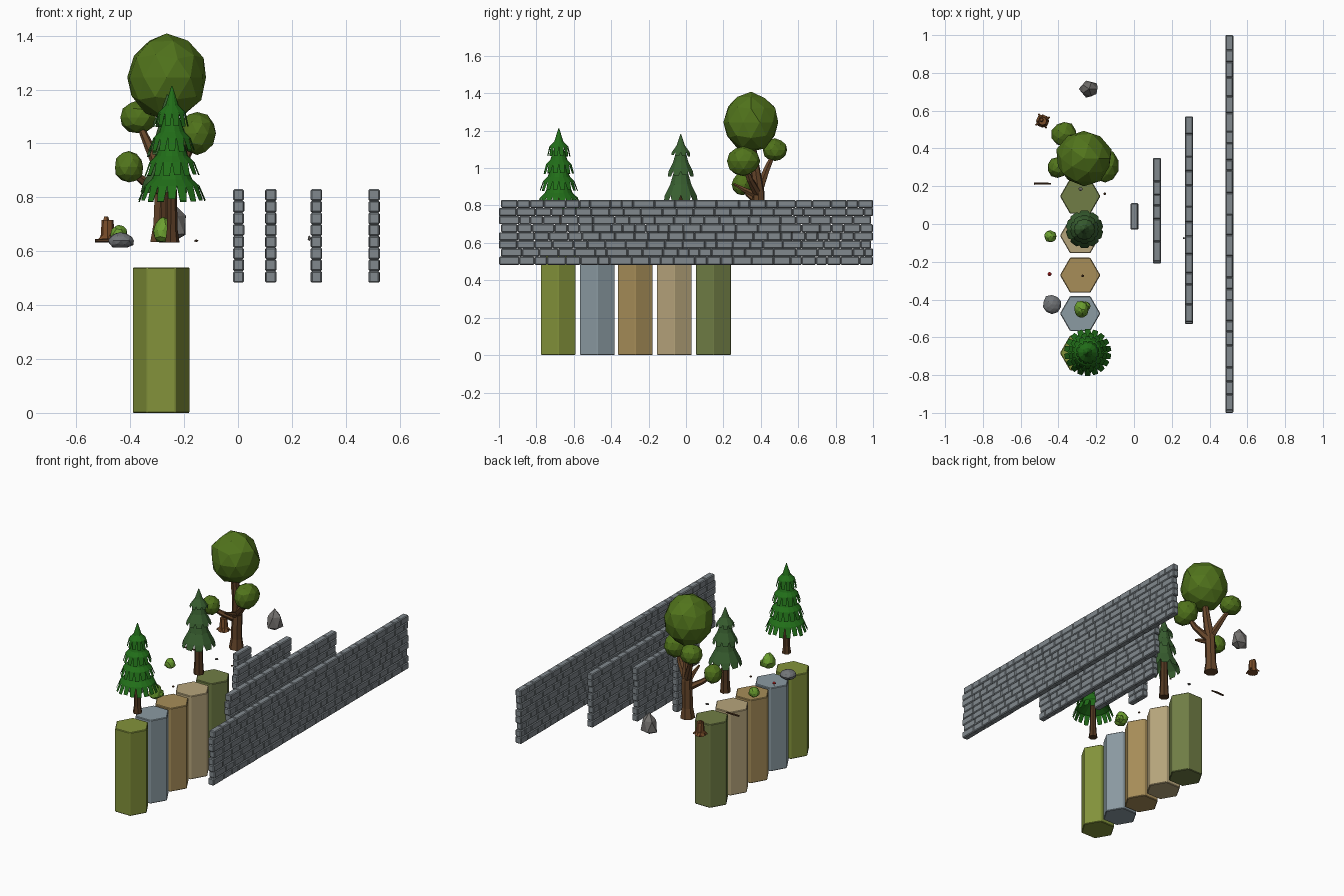
import bpy, bmesh, math, random
from mathutils import Vector, Matrix

if "Cube" in bpy.data.objects:
    bpy.data.objects.remove(bpy.data.objects["Cube"])

random.seed(4)
mats = {}


def material(rgb):
    if rgb not in mats:
        m = bpy.data.materials.new("paint_%d" % len(mats))
        m.diffuse_color = tuple(c ** 2.2 for c in rgb) + (1,)
        m.use_nodes = True
        m.node_tree.nodes["Principled BSDF"].inputs["Base Color"].default_value = m.diffuse_color
        mats[rgb] = m
    return mats[rgb]


def finish(name, bm, rgb, bevel=0):
    bmesh.ops.recalc_face_normals(bm, faces=bm.faces)
    me = bpy.data.meshes.new(name)
    bm.to_mesh(me)
    bm.free()
    ob = bpy.data.objects.new(name, me)
    bpy.context.collection.objects.link(ob)
    me.materials.append(material(rgb))
    if bevel:
        b = ob.modifiers.new("bevel", 'BEVEL')
        b.width, b.segments, b.limit_method = bevel, 1, 'ANGLE'
    return ob


def blob(name, centre, radii, rgb, rough=0.08, subdiv=2, taper=0, floor=-1):
    """Faceted lump: jittered icosphere, optionally narrower on top and cut flat below."""
    bm = bmesh.new()
    bmesh.ops.create_icosphere(bm, subdivisions=subdiv, radius=1)
    for v in bm.verts:
        p = v.co * random.uniform(1 - rough, 1 + rough * 0.6)
        p.z = max(p.z, floor)
        k = 1 - taper * p.z
        v.co = Vector(centre) + Vector((p.x * k * radii[0], p.y * k * radii[1], p.z * radii[2]))
    return finish(name, bm, rgb)


def tube(name, path, rgb, sides=7):
    """Tapered limb through (x, y, z, radius) points."""
    bm = bmesh.new()
    pts = [Vector(p[:3]) for p in path]
    rings = []
    for i, p in enumerate(pts):
        d = pts[min(i + 1, len(pts) - 1)] - pts[max(i - 1, 0)]
        q = Vector((0, 0, 1)).rotation_difference(d)
        rings.append([bm.verts.new(p + q @ Vector((path[i][3] * math.cos(a), path[i][3] * math.sin(a), 0)))
                      for a in (2 * math.pi * k / sides for k in range(sides))])
    for a, b in zip(rings, rings[1:]):
        for k in range(sides):
            j = (k + 1) % sides
            bm.faces.new((a[k], a[j], b[j], b[k]))
    bm.faces.new(rings[0])
    bm.faces.new(rings[-1])
    return finish(name, bm, rgb)


def tier(name, x, y, bottom, radius, top, top_r, n, rgb, tooth=0.3):
    """One pine skirt: a flared cone with hanging teeth."""
    bm = bmesh.new()

    def ring(r, z, shift=0):
        return [bm.verts.new((x + r * math.cos(a), y + r * math.sin(a), z))
                for a in (2 * math.pi * (k + shift) / n for k in range(n))]
    h = top - bottom
    up = ring(max(top_r, 0.002), top)
    mid = ring(top_r + (radius - top_r) * 0.42, bottom + h * 0.5)
    low = ring(radius * (1 - tooth * 0.5), bottom + h * tooth)
    cap = bm.verts.new((x, y, top - h * 0.3))
    bm.faces.new(up)
    for k in range(n):
        j = (k + 1) % n
        bm.faces.new((up[k], up[j], mid[j], mid[k]))
        bm.faces.new((mid[k], mid[j], low[j], low[k]))
        bm.faces.new((low[k], low[j], cap))
        tip = []
        drop = bottom + random.uniform(0, 0.012)
        for t in (0.2, 0.8):
            a = 2 * math.pi * (k + t) / n
            tip.append(bm.verts.new((x + radius * math.cos(a), y + radius * math.sin(a), drop)))
        bm.faces.new((low[k], low[j], tip[1], tip[0]))
    return finish(name, bm, rgb)


# Stone walls: eight courses of bevelled bricks each
Z0, ROWS, ROW_H = 0.483, 8, 0.0434
for i, (x, y0, y1) in enumerate([(0.002, -0.03, 0.11), (0.122, -0.21, 0.35),
                                 (0.291, -0.53, 0.57), (0.505, -1.0, 1.0)]):
    bm = bmesh.new()
    for r in range(ROWS):
        y = y0 + (0.012 if r % 3 == 1 and i else 0)
        end = y1 - (0.01 if r % 3 == 2 and i else 0)
        while end - y > 0.001:
            w = random.uniform(0.055, 0.12)
            if end - y - w < 0.045:
                w = end - y
            t = 0.042 + random.uniform(-0.003, 0.001)
            bmesh.ops.create_cube(bm, size=1, matrix=Matrix.Translation(
                (x, y + w / 2, Z0 + ROW_H * (r + 0.5))) @ Matrix.Diagonal((t, w, ROW_H, 1)))
            y += w
    finish("stone_wall_%d" % (i + 1), bm, (0.5, 0.53, 0.55), 0.005)

# Hexagonal terrain columns
COLUMNS = [(-0.683, (0.51, 0.57, 0.24)), (-0.474, (0.54, 0.60, 0.63)), (-0.271, (0.65, 0.55, 0.35)),
           (-0.062, (0.71, 0.64, 0.48)), (0.147, (0.44, 0.49, 0.28))]
for i, (y, rgb) in enumerate(COLUMNS):
    bm = bmesh.new()
    bmesh.ops.create_cone(bm, cap_ends=True, segments=6, radius1=0.107, radius2=0.107, depth=0.54,
                          matrix=Matrix.Translation((-0.285, y, 0.27)) @ Matrix.Rotation(math.pi / 2, 4, 'Z') @ Matrix.Rotation(math.pi / 2, 4, 'Z'))
    xs = [v.co.x for v in bm.verts]
    if max(xs) - min(xs) < 0.2:  # keep the points along x
        bmesh.ops.rotate(bm, verts=bm.verts, cent=(-0.285, y, 0), matrix=Matrix.Rotation(math.pi / 6, 3, 'Z'))
    finish("hex_column_%d" % (i + 1), bm, rgb, 0.004)

# Pine trees
BARK, PINE1, PINE2 = (0.33, 0.23, 0.15), (0.15, 0.43, 0.12), (0.23, 0.37, 0.2)
tube("tall_pine_trunk", [(-0.245, -0.68, 0.633, 0.028), (-0.245, -0.68, 0.68, 0.021), (-0.245, -0.68, 0.95, 0.015)], BARK)
for i, t in enumerate([(1.06, 0.062, 1.213, 0), (0.965, 0.085, 1.12, 0.02),
                       (0.875, 0.102, 1.03, 0.03), (0.782, 0.125, 0.95, 0.04)]):
    tier("tall_pine_tier_%d" % (i + 1), -0.245, -0.68, *t, 12 + 2 * i, PINE1, 0.36)
tube("small_pine_trunk", [(-0.262, -0.028, 0.633, 0.032), (-0.262, -0.028, 0.7, 0.027), (-0.262, -0.028, 0.95, 0.02)], BARK)
for i, t in enumerate([(1.06, 0.056, 1.182, 0), (0.95, 0.076, 1.11, 0.02), (0.815, 0.1, 1.01, 0.03)]):
    tier("small_pine_tier_%d" % (i + 1), -0.262, -0.028, *t, 10, PINE2, 0.2)

# Broadleaf tree
WOOD, LEAF = (0.4, 0.28, 0.18), (0.32, 0.45, 0.13)
tube("broadleaf_trunk", [(-0.285, 0.39, 0.633, 0.045), (-0.283, 0.39, 0.7, 0.034), (-0.278, 0.388, 0.87, 0.032),
                         (-0.27, 0.37, 1.0, 0.025), (-0.265, 0.35, 1.15, 0.018)], WOOD)
tube("branch_low", [(-0.28, 0.385, 0.82, 0.022), (-0.35, 0.335, 0.86, 0.017), (-0.4, 0.30, 0.9, 0.011)], WOOD, 6)
tube("branch_left", [(-0.28, 0.39, 0.88, 0.024), (-0.33, 0.43, 0.99, 0.018), (-0.37, 0.47, 1.08, 0.011)], WOOD, 6)
tube("branch_right", [(-0.275, 0.385, 0.86, 0.024), (-0.2, 0.34, 0.94, 0.018), (-0.15, 0.31, 1.03, 0.011)], WOOD, 6)
tube("branch_stub", [(-0.28, 0.385, 0.85, 0.02), (-0.27, 0.31, 0.885, 0.014), (-0.275, 0.255, 0.915, 0.006)], WOOD, 6)
for name, c, r in [("crown_main", (-0.265, 0.348, 1.245), (0.15, 0.148, 0.158)),
                   ("crown_left", (-0.37, 0.475, 1.097), (0.068, 0.068, 0.062)),
                   ("crown_right", (-0.152, 0.307, 1.037), (0.072, 0.09, 0.08)),
                   ("crown_low", (-0.405, 0.30, 0.913), (0.056, 0.056, 0.06))]:
    blob(name, c, r, LEAF, 0.06)

# Stump with flared roots
tube("stump", [(-0.484, 0.545, 0.633, 0.035), (-0.484, 0.545, 0.65, 0.026), (-0.484, 0.545, 0.715, 0.022)], (0.48, 0.31, 0.18), 8)
tube("stump_splinter", [(-0.49, 0.55, 0.7, 0.017), (-0.49, 0.552, 0.728, 0.008)], (0.48, 0.31, 0.18), 5)
for k in range(4):
    a = k * math.pi / 2 + 0.5
    c, s = math.cos(a), math.sin(a)
    tube("stump_root_%d" % (k + 1), [(-0.484 + 0.015 * c, 0.545 + 0.015 * s, 0.655, 0.011),
                                    (-0.484 + 0.042 * c, 0.545 + 0.042 * s, 0.637, 0.004)], (0.48, 0.31, 0.18), 5)

# Fallen stick
tube("fallen_stick", [(-0.53, 0.213, 0.639, 0.006), (-0.485, 0.215, 0.64, 0.007), (-0.44, 0.213, 0.639, 0.005)], BARK, 6)

# Rocks and pebbles
ROCK = (0.46, 0.45, 0.44)
blob("tall_rock", (-0.238, 0.715, 0.695), (0.054, 0.05, 0.078), ROCK, 0.1, 1, 0.28, -0.75)
blob("low_rock", (-0.435, -0.425, 0.64), (0.05, 0.05, 0.031), (0.45, 0.46, 0.47), 0.1, 2, 0.1, -0.85)
blob("grey_pebble", (-0.283, 0.185, 0.639), (0.013, 0.011, 0.007), ROCK, 0.1, 1)
blob("flat_pebble", (-0.155, 0.16, 0.639), (0.009, 0.007, 0.005), BARK, 0.1, 1)
blob("brown_pebble", (-0.272, -0.275, 0.64), (0.008, 0.008, 0.007), BARK, 0.1, 1)
blob("wall_chip", (0.264, -0.075, 0.648), (0.006, 0.006, 0.011), ROCK, 0.1, 1)

# Bushes
BUSH = (0.42, 0.62, 0.2)
blob("round_bush", (-0.443, -0.065, 0.665), (0.034, 0.033, 0.032), BUSH, 0.12, 2, 0.1, -0.85)
blob("tall_bush", (-0.278, -0.452, 0.676), (0.037, 0.046, 0.05), BUSH, 0.14, 2, 0.22, -0.85)
blob("tall_bush_side", (-0.255, -0.435, 0.66), (0.028, 0.03, 0.03), BUSH, 0.12, 1, 0.1, -0.85)

# Mushroom
tube("mushroom_stem", [(-0.447, -0.265, 0.633, 0.004), (-0.447, -0.265, 0.648, 0.003)], (0.85, 0.8, 0.7), 6)
tube("mushroom_cap", [(-0.447, -0.265, 0.645, 0.011), (-0.447, -0.265, 0.652, 0.008), (-0.447, -0.265, 0.656, 0.002)], (0.7, 0.15, 0.15), 8)
